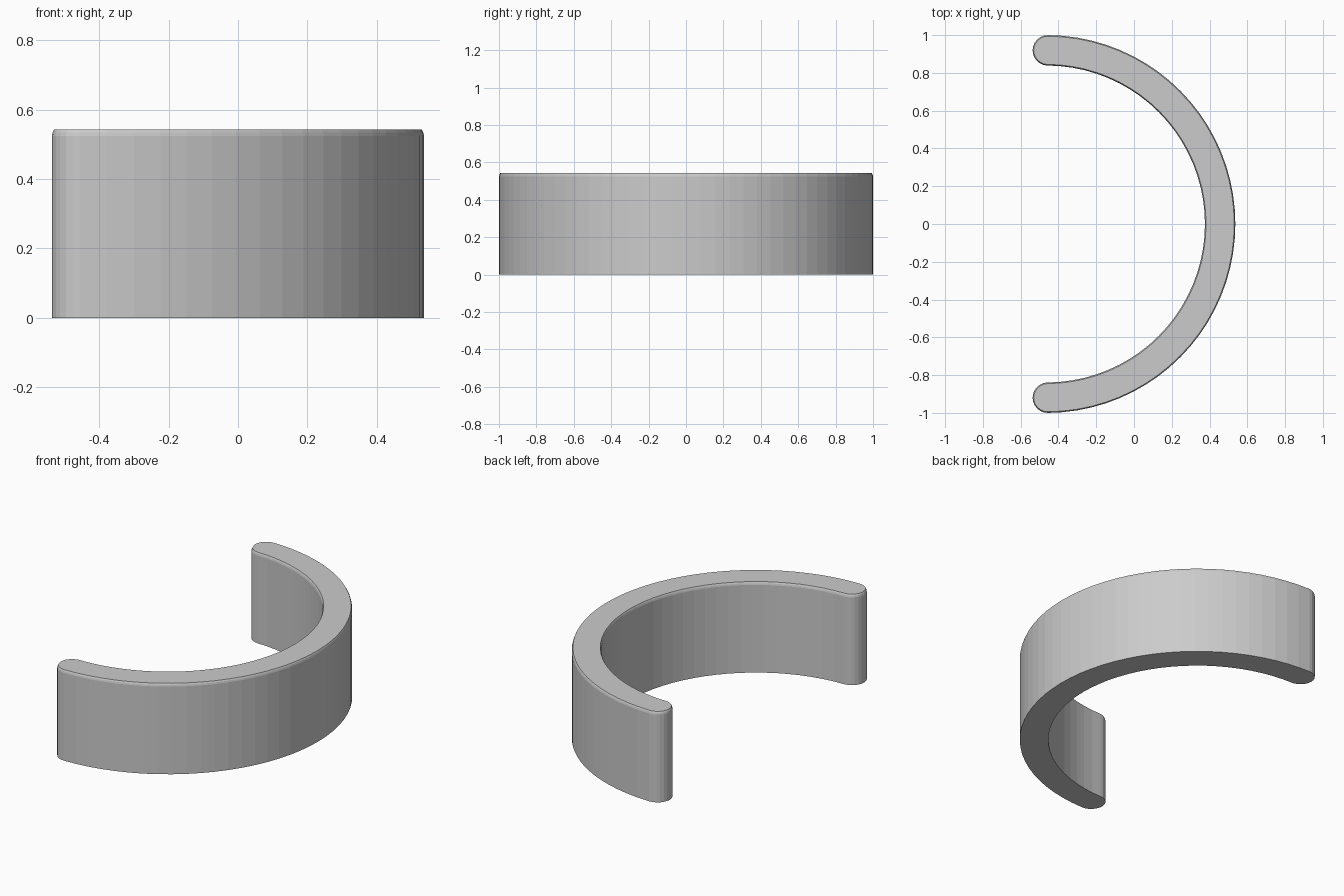
import bpy, bmesh
from math import sin, cos, pi, radians

cube = bpy.data.objects.get("Cube")
if cube:
    bpy.data.objects.remove(cube, do_unlink=True)

# Plain grey finish
grey = bpy.data.materials.new("plain_grey")
grey.use_nodes = True
colour = (0.6, 0.6, 0.6, 1)
grey.diffuse_color = colour
grey.node_tree.nodes["Principled BSDF"].inputs["Base Color"].default_value = colour

CENTRE_X = -0.4635   # centre of the arc
MID = 0.9195         # radius of the band's middle line
HALF = 0.0805        # half the band's thickness
SWEEP = radians(89.55)
ARC_STEPS, CAP_STEPS = 40, 12


def outline(inset):
    """Closed arc-shaped loop with round ends, shrunk by inset."""
    h = HALF - inset
    pts = []

    def arc(cx, cy, r, start, end, steps, skip):
        for i in range(skip, steps + 1 - skip):
            a = start + (end - start) * i / steps
            pts.append((cx + r * cos(a), cy + r * sin(a)))

    arc(CENTRE_X, 0, MID + h, -SWEEP, SWEEP, ARC_STEPS, 0)
    arc(CENTRE_X + MID * cos(SWEEP), MID * sin(SWEEP), h,
        SWEEP, SWEEP + pi, CAP_STEPS, 1)
    arc(CENTRE_X, 0, MID - h, SWEEP, -SWEEP, ARC_STEPS, 0)
    arc(CENTRE_X + MID * cos(SWEEP), -MID * sin(SWEEP), h,
        pi - SWEEP, 2 * pi - SWEEP, CAP_STEPS, 1)
    return pts


# Curved band: straight wall with a softened top rim
bm = bmesh.new()
levels = [(0, 0), (0.525, 0), (0.534, 0.002), (0.5425, 0.006)]
rings = [[bm.verts.new((x, y, z)) for x, y in outline(inset)]
         for z, inset in levels]
for low, high in zip(rings, rings[1:]):
    n = len(low)
    for i in range(n):
        j = (i + 1) % n
        bm.faces.new((low[i], low[j], high[j], high[i]))
bm.faces.new(rings[0][::-1])
bm.faces.new(rings[-1])
bmesh.ops.recalc_face_normals(bm, faces=bm.faces)

mesh = bpy.data.meshes.new("curved_band")
bm.to_mesh(mesh)
bm.free()
mesh.materials.append(grey)
band = bpy.data.objects.new("curved_band", mesh)
bpy.context.collection.objects.link(band)
